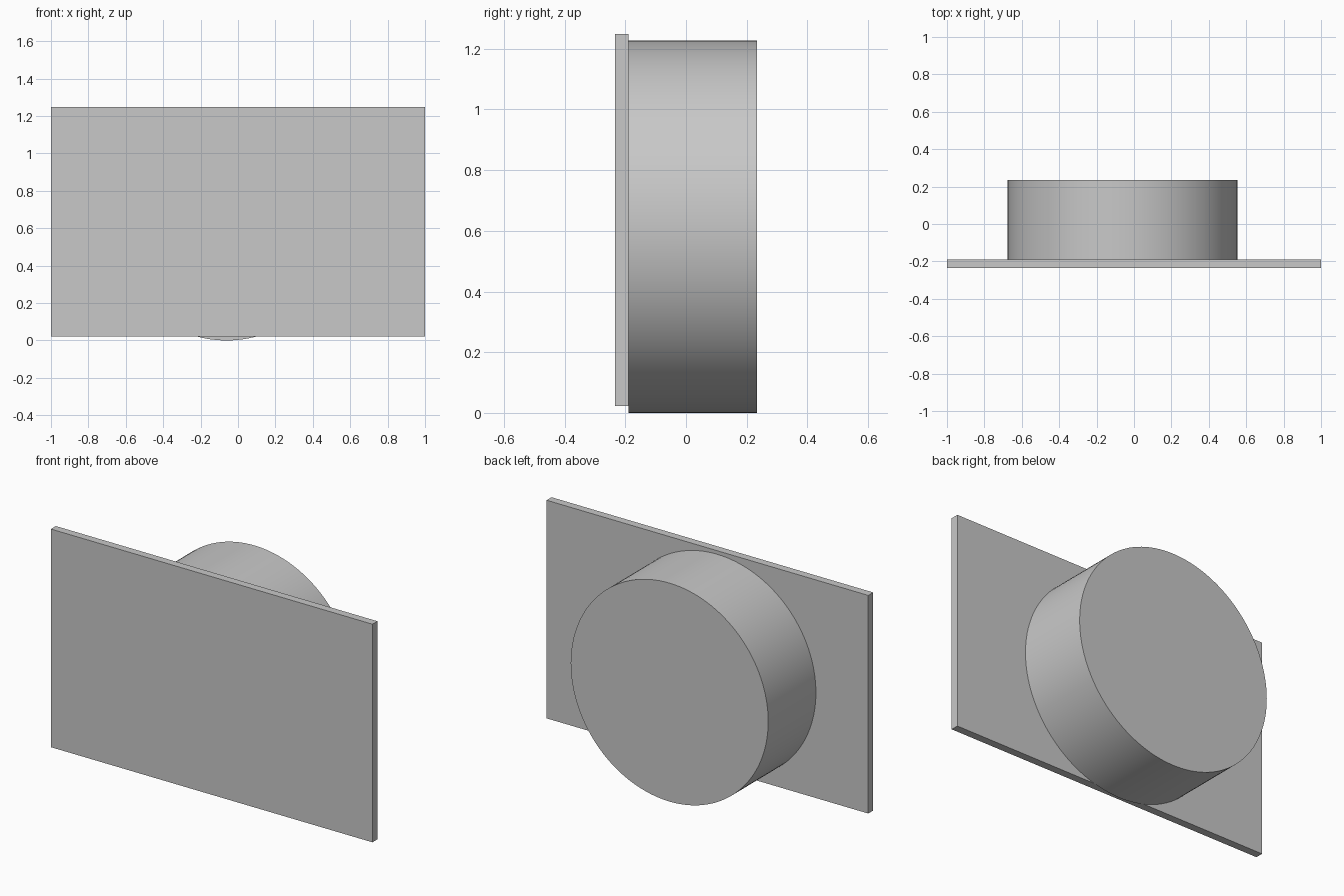
import bpy
import math

cube = bpy.data.objects.get("Cube")
if cube:
    bpy.data.objects.remove(cube, do_unlink=True)

# Single neutral grey
GREY = (0.58, 0.58, 0.58, 1.0)
grey = bpy.data.materials.new("neutral_grey")
grey.use_nodes = True
grey.diffuse_color = GREY
grey.node_tree.nodes["Principled BSDF"].inputs["Base Color"].default_value = GREY


def finish(name):
    obj = bpy.context.object
    obj.name = name
    obj.data.name = name
    obj.data.materials.append(grey)
    bpy.ops.object.transform_apply(location=False, rotation=True, scale=True)
    return obj


FRONT, JOINT, BACK = -0.234, -0.19, 0.234
RADIUS = 0.614

# Thin rectangular front plate
bpy.ops.mesh.primitive_cube_add(size=1, location=(0, (FRONT + JOINT) / 2, 0.635))
bpy.context.object.scale = (2, JOINT - FRONT, 1.226)
finish("front_plate")

# Round drum standing off the back of the plate, slightly off centre
bpy.ops.mesh.primitive_cylinder_add(
    vertices=128, radius=RADIUS, depth=BACK - JOINT,
    location=(-0.061, (JOINT + BACK) / 2, RADIUS), rotation=(math.pi / 2, 0, 0))
finish("rear_drum")
bpy.ops.object.shade_smooth_by_angle(angle=math.radians(30))
